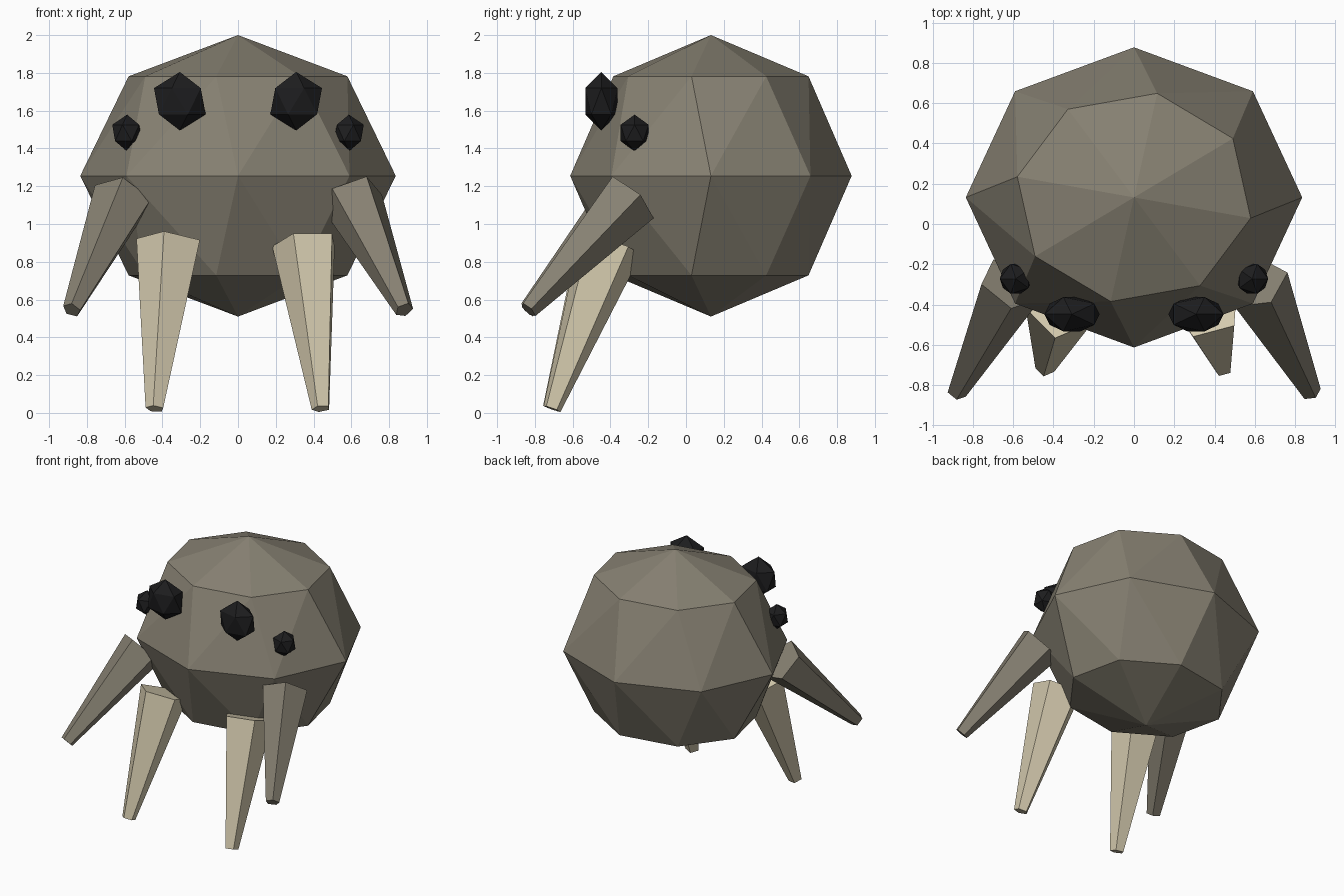
import bpy, bmesh
from math import cos, sin, pi, radians
from mathutils import Vector, Matrix

cube = bpy.data.objects.get("Cube")
if cube:
    bpy.data.objects.remove(cube, do_unlink=True)


def material(name, rgb):
    m = bpy.data.materials.new(name)
    m.use_nodes = True
    m.diffuse_color = (*rgb, 1)
    m.node_tree.nodes["Principled BSDF"].inputs["Base Color"].default_value = (*rgb, 1)
    return m


def add_object(name, bm, mat):
    bmesh.ops.recalc_face_normals(bm, faces=bm.faces)
    mesh = bpy.data.meshes.new(name)
    bm.to_mesh(mesh)
    bm.free()
    mesh.materials.append(mat)
    obj = bpy.data.objects.new(name, mesh)
    bpy.context.collection.objects.link(obj)
    return obj


stone = material("grey_brown", (0.24, 0.218, 0.168))
bone = material("pale_tan", (0.67, 0.60, 0.43))
black = material("eye_black", (0.012, 0.012, 0.013))


# Body: eight-sided faceted ball with the upper and lower rings twisted
def make_body():
    centre = Vector((0, 0.132, 1.255))
    size = Vector((0.835, 0.745, 0.745))
    bm = bmesh.new()
    for lat, twist in ((-45, -11.25), (0, 0), (45, -11.25)):
        lat = radians(lat)
        for i in range(8):
            a = i * pi / 4 + radians(twist)
            p = Vector((cos(lat) * cos(a), cos(lat) * sin(a), sin(lat)))
            bm.verts.new(centre + p * size)
    for pole in (-1, 1):
        bm.verts.new(centre + Vector((0, 0, pole * size.z)))
    bmesh.ops.convex_hull(bm, input=bm.verts)
    add_object("body", bm, stone)


# Legs: five-sided tapered spikes from a root point to a tip point
def make_leg(name, root, tip, root_radius, tip_radius, phase, mat):
    root, tip = Vector(root), Vector(tip)
    axis = root - tip
    turn = Vector((0, 0, 1)).rotation_difference(axis)
    bm = bmesh.new()
    rings = []
    for centre, radius in ((root, root_radius), (tip, tip_radius)):
        ring = []
        for i in range(5):
            a = radians(phase + 72 * i)
            ring.append(bm.verts.new(centre + turn @ Vector((radius * cos(a), radius * sin(a), 0))))
        rings.append(ring)
        bm.faces.new(ring)
    for i in range(5):
        j = (i + 1) % 5
        bm.faces.new((rings[0][i], rings[0][j], rings[1][j], rings[1][i]))
    add_object(name, bm, mat)


# Eyes: stretched twenty-sided gems
def make_eye(name, centre, radii, side):
    bm = bmesh.new()
    bmesh.ops.create_icosphere(bm, subdivisions=1, radius=1)
    spin = Matrix.Rotation(0 if side > 0 else pi, 4, 'Z')
    stretch = Matrix.Diagonal((*radii, 1))
    bmesh.ops.transform(bm, matrix=Matrix.Translation(centre) @ stretch @ spin, verts=bm.verts)
    add_object(name, bm, black)


make_body()
for side, label, low_phase, high_phase in ((1, "left", 177, -55), (-1, "right", 187, 190)):
    make_leg(f"lower_leg_{label}", (side * 0.36, -0.40, 0.90), (side * 0.44, -0.71, 0.022),
             0.18, 0.05, low_phase, bone)
    make_leg(f"upper_leg_{label}", (side * 0.608, -0.297, 1.135), (side * 0.88, -0.835, 0.545),
             0.165, 0.05, high_phase, stone)
    make_eye(f"large_eye_{label}", (side * 0.308, -0.448, 1.65), (0.153, 0.10, 0.155), side)
    make_eye(f"small_eye_{label}", (side * 0.587, -0.272, 1.482), (0.088, 0.087, 0.097), side)
